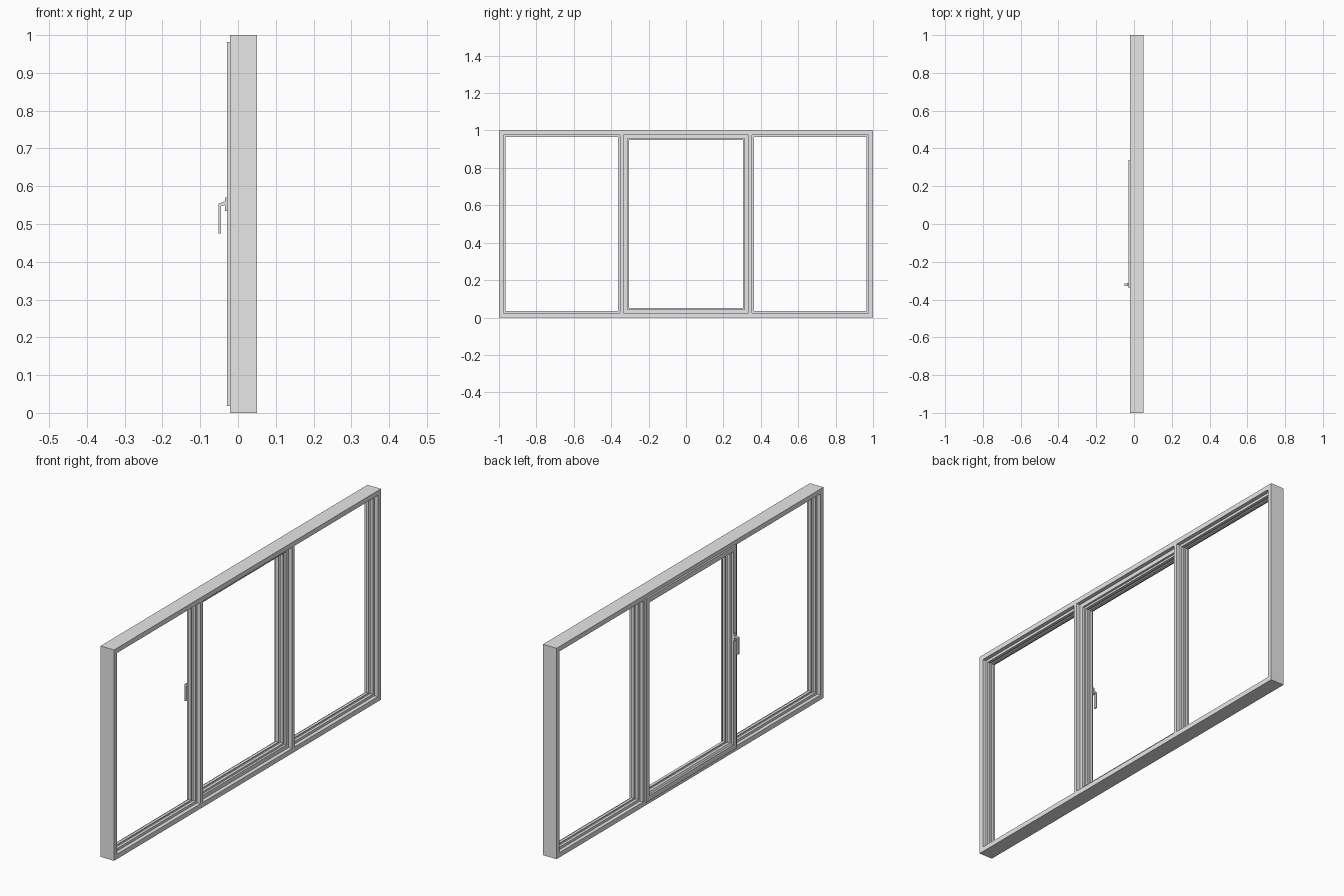
import bpy
import bmesh

cube = bpy.data.objects.get("Cube")
if cube:
    bpy.data.objects.remove(cube, do_unlink=True)

grey = bpy.data.materials.new("light_grey")
grey.use_nodes = True
grey.diffuse_color = (0.8, 0.8, 0.8, 1)
grey.node_tree.nodes["Principled BSDF"].inputs["Base Color"].default_value = (0.8, 0.8, 0.8, 1)


def finish(name, bm):
    bmesh.ops.recalc_face_normals(bm, faces=bm.faces[:])
    mesh = bpy.data.meshes.new(name)
    bm.to_mesh(mesh)
    bm.free()
    mesh.materials.append(grey)
    obj = bpy.data.objects.new(name, mesh)
    bpy.context.collection.objects.link(obj)
    return obj


def ring(name, y0, y1, z0, z1, profile):
    """Sweep a closed (inset, x) profile around a rectangle with mitred corners."""
    bm = bmesh.new()
    loops = []
    for y, z, sy, sz in ((y0, z0, 1, 1), (y1, z0, -1, 1), (y1, z1, -1, -1), (y0, z1, 1, -1)):
        loops.append([bm.verts.new((x, y + sy * w, z + sz * w)) for w, x in profile])
    n = len(profile)
    for c in range(4):
        a, b = loops[c], loops[(c + 1) % 4]
        for i in range(n):
            j = (i + 1) % n
            bm.faces.new((a[i], a[j], b[j], b[i]))
    return finish(name, bm)


def prism(name, points, y0, y1):
    """Extrude an (x, z) outline along y."""
    bm = bmesh.new()
    face = bm.faces.new([bm.verts.new((x, y0, z)) for x, z in points])
    new = bmesh.ops.extrude_face_region(bm, geom=[face])["geom"]
    verts = [v for v in new if isinstance(v, bmesh.types.BMVert)]
    bmesh.ops.translate(bm, verts=verts, vec=(0, y1 - y0, 0))
    return finish(name, bm)


def box(name, x0, x1, y0, y1, z0, z1):
    return prism(name, [(x0, z0), (x1, z0), (x1, z1), (x0, z1)], y0, y1)


BACK, FRONT = -0.021, 0.05
BORDER = 0.023
POST_IN, POST_OUT = 0.333, 0.352

# Outer frame and the two posts
ring("outer_frame", -1, 1, 0, 1,
     [(0, BACK), (0, FRONT), (BORDER, FRONT), (BORDER, BACK)])
for side, s in (("left", 1), ("right", -1)):
    ya, yb = sorted((s * POST_IN, s * POST_OUT))
    box(side + "_post", BACK, FRONT, ya, yb, BORDER, 1 - BORDER)

# Glazing beads with a slot for the pane
bead = [(0, -0.004), (0, 0.032), (0.012, 0.032), (0.012, 0.019),
        (0.007, 0.019), (0.007, 0.009), (0.012, 0.009), (0.012, -0.004)]
for side, s in (("left", 1), ("right", -1)):
    ya, yb = sorted((s * POST_OUT, s * (1 - BORDER)))
    ring(side + "_glazing_bead", ya, yb, BORDER, 1 - BORDER, bead)

# Opening sash with a flange that overlaps the frame
lap = 0.005
sash = [(0, -0.029), (0, BACK), (lap, BACK), (lap, 0.032), (0.024, 0.032),
        (0.024, 0.022), (0.033, 0.022), (0.033, 0.008), (0.028, 0.008),
        (0.028, -0.002), (0.033, -0.002), (0.033, -0.016), (0.024, -0.02), (0.024, -0.029)]
ring("opening_sash", -POST_IN - lap, POST_IN + lap, BORDER - lap, 1 - BORDER + lap, sash)

# Handle on the sash stile
box("handle_plate", -0.034, -0.029, -0.329, -0.313, 0.535, 0.57)
prism("handle_lever",
      [(-0.033, 0.561), (-0.033, 0.551), (-0.045, 0.547), (-0.045, 0.475),
       (-0.051, 0.475), (-0.051, 0.554)], -0.327, -0.315)
